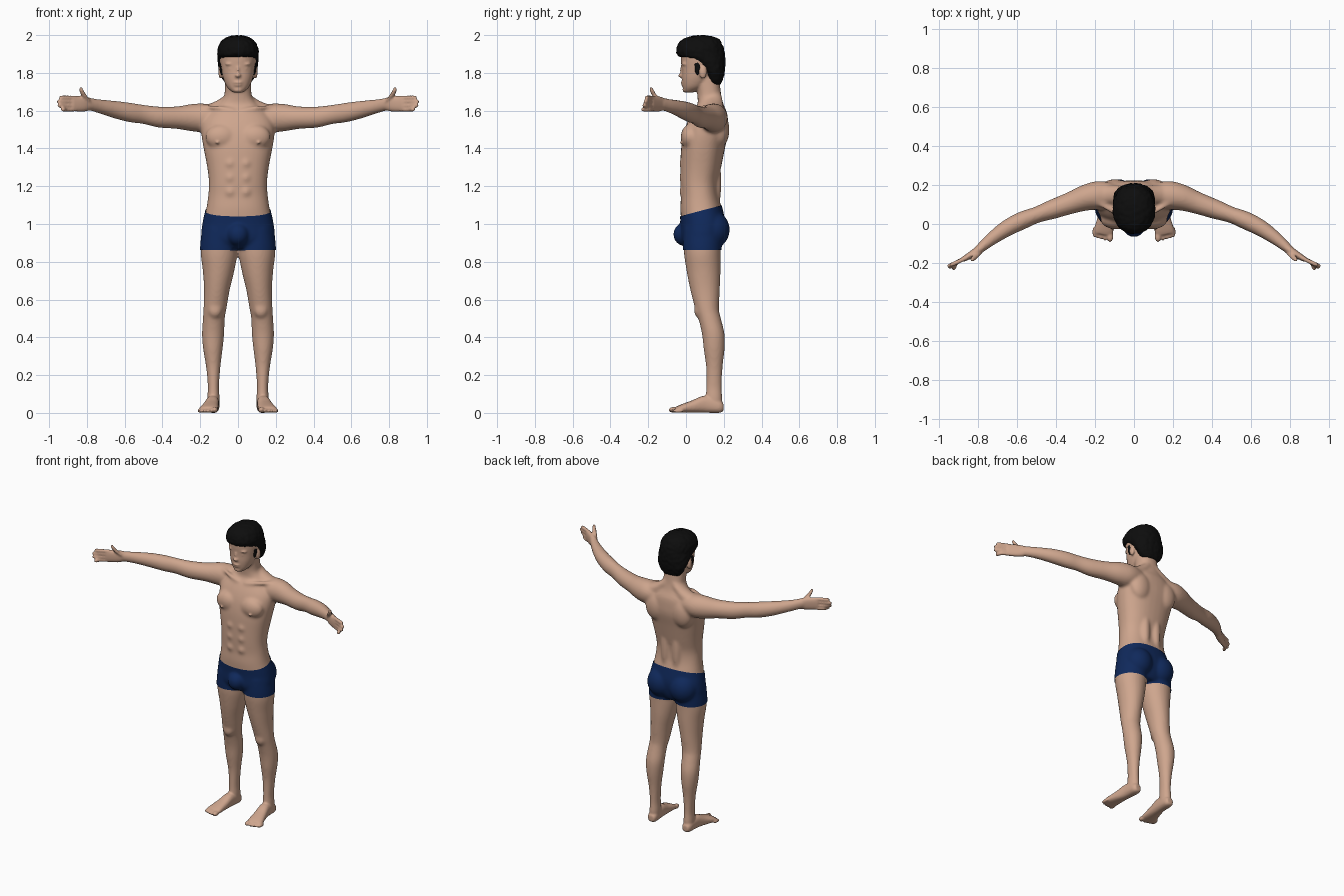
import bpy, bmesh, math
from mathutils import Vector, Matrix, noise


def material(name, rgb):
    m = bpy.data.materials.new(name)
    m.diffuse_color = (*rgb, 1)
    return m


SKIN = material("skin", (0.62, 0.38, 0.27))
NAVY = material("navy cloth", (0.005, 0.022, 0.105))
BLACK = material("black hair", (0.004, 0.004, 0.004))


def spline(rows, steps=4):
    """Catmull-Rom through rows of numbers."""
    out = []
    for i in range(len(rows) - 1):
        p0, p1 = rows[max(i - 1, 0)], rows[i]
        p2, p3 = rows[i + 1], rows[min(i + 2, len(rows) - 1)]
        for k in range(steps):
            t = k / steps
            out.append([0.5 * (2 * b + (c - a) * t + (2 * a - 5 * b + 4 * c - d) * t * t
                               + (3 * b - a - 3 * c + d) * t ** 3)
                        for a, b, c, d in zip(p0, p1, p2, p3)])
    return out + [list(rows[-1])]


def loft(bm, rows, level=True, mirror=True, p=2.0, n=32):
    """Rows (x, y, z, a, b). Level: a along x, b along y. Otherwise a along z, b sideways."""
    rings = spline(rows)
    for s in ((1, -1) if mirror else (1,)):
        loops = []
        for i, (x, y, z, a, b) in enumerate(rings):
            if level:
                u, v = Vector((1, 0, 0)), Vector((0, 1, 0))
            else:
                q, r = rings[max(i - 1, 0)], rings[min(i + 1, len(rings) - 1)]
                u = Vector((0, 0, 1))
                v = Vector((r[1] - q[1], q[0] - r[0], 0)).normalized()
            loop = []
            for k in range(n):
                c, d = math.cos(2 * math.pi * k / n), math.sin(2 * math.pi * k / n)
                c = math.copysign(abs(c) ** (2 / p), c)
                d = math.copysign(abs(d) ** (2 / p), d)
                co = Vector((x, y, z)) + u * a * c + v * b * d
                loop.append(bm.verts.new((co.x * s, co.y, co.z)))
            loops.append(loop)
        faces = [bm.faces.new(loops[0]), bm.faces.new(loops[-1][::-1])]
        for l0, l1 in zip(loops, loops[1:]):
            for k in range(n):
                j = (k + 1) % n
                faces.append(bm.faces.new((l0[k], l1[k], l1[j], l0[j])))
        bmesh.ops.recalc_face_normals(bm, faces=faces)


def blob(bm, x, y, z, rx, ry, rz):
    """Ellipsoid, doubled across the middle when off centre."""
    for s in ((1, -1) if x else (1,)):
        mat = Matrix.Translation((x * s, y, z)) @ Matrix.Diagonal((rx, ry, rz, 1))
        bmesh.ops.create_uvsphere(bm, u_segments=24, v_segments=14, radius=1, matrix=mat)


def add_object(name, bm, mat):
    me = bpy.data.meshes.new(name)
    bm.to_mesh(me)
    bm.free()
    me.materials.clear()
    me.materials.append(mat)
    for f in me.polygons:
        f.use_smooth = True
        f.material_index = 0
    ob = bpy.data.objects.new(name, me)
    bpy.context.scene.collection.objects.link(ob)
    return ob


def fuse(bm, voxel, smooth):
    """Melt overlapping volumes into one skin and return it as a new bmesh."""
    ob = add_object("fuse", bm, SKIN)
    m = ob.modifiers.new("remesh", 'REMESH')
    m.mode, m.voxel_size = 'VOXEL', voxel
    m = ob.modifiers.new("smooth", 'SMOOTH')
    m.factor, m.iterations = 0.5, smooth
    dg = bpy.context.evaluated_depsgraph_get()
    me = bpy.data.meshes.new_from_object(ob.evaluated_get(dg))
    out = bmesh.new()
    out.from_mesh(me)
    bpy.data.objects.remove(ob)
    bpy.data.meshes.remove(me)
    return out


# Torso and neck
bm = bmesh.new()
torso = [(.085, .875, .10, .085), (.085, .92, .185, .108), (.09, 1.0, .185, .115),
         (.08, 1.08, .168, .11), (.073, 1.15, .158, .10), (.07, 1.22, .154, .10),
         (.078, 1.30, .163, .108), (.09, 1.40, .182, .116), (.105, 1.48, .194, .118),
         (.115, 1.54, .188, .108), (.125, 1.59, .155, .092), (.13, 1.63, .11, .07),
         (.125, 1.67, .076, .064), (.118, 1.72, .07, .064), (.105, 1.79, .068, .07)]
loft(bm, [(0, y, z, a, b) for y, z, a, b in torso], mirror=False, p=2.3)
# Neck slopes and collar bones
loft(bm, [(.03, .15, 1.675, .04, .04), (.1, .15, 1.615, .045, .05), (.18, .15, 1.585, .04, .05)], level=False)
loft(bm, [(.02, .045, 1.6, .011, .012), (.1, .06, 1.615, .011, .012), (.19, .115, 1.622, .01, .012)], level=False)
# Chest, shoulder blades, spine columns, buttocks, front of shorts, kneecaps
for b in [(.088, .022, 1.46, .085, .05, .068), (.1, .18, 1.5, .075, .05, .095),
          (.042, .155, 1.22, .032, .032, .18), (.085, .143, .97, .088, .085, .095),
          (0, -.008, .945, .055, .056, .058), (.121, .066, .545, .036, .024, .042)]:
    blob(bm, *b)
for i in range(3):
    blob(bm, .04, 0, 1.17 + .075 * i, .036, .036, .036)
# Arms
loft(bm, [(.08, .14, 1.575, .045, .06), (.17, .147, 1.563, .074, .074), (.24, .137, 1.563, .073, .068),
          (.32, .11, 1.563, .06, .057), (.42, .075, 1.566, .056, .05), (.5, .047, 1.58, .051, .042),
          (.57, .02, 1.59, .052, .046), (.65, -.02, 1.605, .047, .043), (.73, -.075, 1.622, .038, .034),
          (.79, -.125, 1.635, .034, .025), (.81, -.14, 1.636, .034, .022)], level=False)
# Legs
loft(bm, [(.1, .09, .98, .085, .10), (.1, .086, .86, .098, .098), (.103, .093, .75, .083, .09),
          (.112, .101, .65, .068, .078), (.122, .112, .55, .061, .063), (.128, .125, .5, .058, .06),
          (.132, .144, .42, .059, .06), (.133, .149, .34, .052, .056), (.131, .15, .24, .038, .044),
          (.13, .148, .14, .03, .042), (.13, .148, .08, .033, .045), (.13, .15, .03, .032, .043)])
bm = fuse(bm, .008, 9)

# Feet and toes
loft(bm, [(.13, .198, .03, .02, .02), (.131, .175, .034, .034, .032), (.135, .1, .046, .045, .035),
          (.145, .03, .033, .032, .042), (.155, -.03, .022, .021, .05), (.159, -.055, .016, .015, .048)],
     level=False, p=2.4)
for i in range(5):
    r = .017 if i == 0 else .0115
    blob(bm, (.123, .149, .169, .187, .203)[i], -.065 + .006 * i, r * .95, r, .028, r * .9)
# Palms, fingers and thumbs
loft(bm, [(.78, -.118, 1.635, .032, .02), (.82, -.148, 1.636, .041, .02), (.88, -.183, 1.637, .04, .013)],
     level=False, p=2.4)
for i, tip in enumerate((.945, .957, .953, .935)):
    z = 1.669 - .021 * i
    loft(bm, [(.86, -.173, z, .011, .011), (.91, -.197, z, .0115, .011),
              (tip - .01, -.208 - .006 * i, z, .011, .011), (tip, -.215 - .006 * i, z, .006, .006)],
         level=False, n=12)
loft(bm, [(.79, -.135, 1.645, .018, .018), (.812, -.163, 1.675, .016, .014), (.828, -.18, 1.705, .012, .012),
          (.832, -.186, 1.725, .006, .006)], n=12)
# Head
head = [(.017, 1.697, .028, .026), (.04, 1.725, .058, .056), (.058, 1.77, .078, .08), (.073, 1.82, .089, .096),
        (.085, 1.87, .097, .112), (.085, 1.92, .096, .11), (.085, 1.955, .07, .085), (.085, 1.975, .03, .04)]
loft(bm, [(0, y, z, a, b) for y, z, a, b in head], mirror=False, p=2.2)
# Nose, lips, chin, eyes, brows, ears, nipples
for b in [(0, -.024, 1.786, .016, .017, .012), (0, -.019, 1.81, .009, .014, .033),
          (0, -.015, 1.749, .027, .013, .006), (0, -.013, 1.736, .023, .013, .007),
          (0, -.003, 1.71, .025, .016, .014), (.036, -.004, 1.822, .015, .014, .008),
          (.037, -.006, 1.847, .03, .016, .008), (.092, .09, 1.803, .012, .02, .034),
          (.11, -.026, 1.43, .008, .008, .008)]:
    blob(bm, *b)
bm = fuse(bm, .0065, 2)

# Shorts: hip part of the body between a sloping waist and a level hem, raised a little
shorts = bm.copy()
for co, no in [((0, -.03, 1.04), (0, -.27, 1)), ((0, 0, .862), (0, 0, -1))]:
    bmesh.ops.bisect_plane(shorts, geom=shorts.verts[:] + shorts.edges[:] + shorts.faces[:],
                           plane_co=co, plane_no=no, clear_outer=True)
shorts.normal_update()
for v, n in [(v, v.normal.copy()) for v in shorts.verts]:
    v.co += n * .004
add_object("body", bm, SKIN)
add_object("shorts", shorts, NAVY)

# Hair: receding front below the fringe, longer at the nape
bm = bmesh.new()
hair = [(.13, .185, 1.738, .06), (.112, .197, 1.77, .084), (.097, .204, 1.80, .097), (.06, .208, 1.84, .105),
        (.01, .208, 1.873, .108), (-.044, .207, 1.892, .109), (-.05, .2, 1.93, .107), (-.033, .185, 1.965, .09),
        (.0, .16, 1.987, .062), (.055, .11, 1.998, .025)]
loft(bm, [(0, (f + b) / 2, z, w, (b - f) / 2) for f, b, z, w in hair], mirror=False, p=2.15, n=40)
blob(bm, .083, .062, 1.83, .014, .02, .045)
bm = fuse(bm, .008, 2)
bm.normal_update()
for v, n in [(v, v.normal.copy()) for v in bm.verts]:
    v.co += n * .004 * noise.noise(v.co * 55)
add_object("hair", bm, BLACK)
